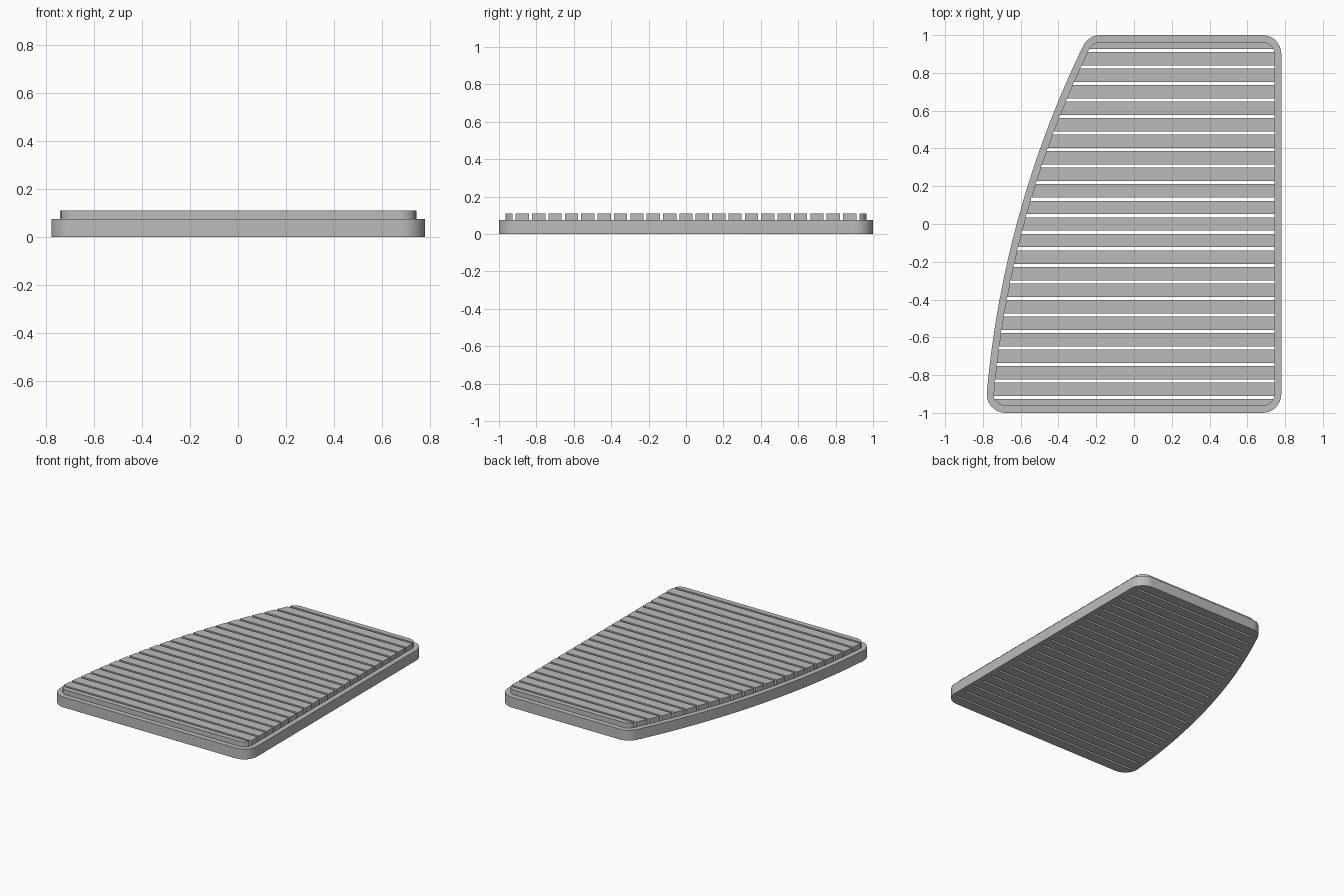
import bpy, bmesh
from math import sin, cos, pi, sqrt, atan2

if "Cube" in bpy.data.objects:
    bpy.data.objects.remove(bpy.data.objects["Cube"])

FRAME_TOP, SLAT_TOP = 0.074, 0.109
CORNER, RIM = 0.1, 0.036
PITCH, SLAT_WIDTH = 0.0875, 0.071
HALF_X, HALF_Y = 0.78, 1.0
SWEEP, SWEEP_X, SWEEP_Y = 5.26, 4.46, -1.36   # radius and centre of the curved side

grey = bpy.data.materials.new("plain grey")
grey.use_nodes = True
colour = (0.5, 0.5, 0.5, 1)
grey.diffuse_color = colour
grey.node_tree.nodes["Principled BSDF"].inputs["Base Color"].default_value = colour


def arc(cx, cy, r, a0, a1, n):
    return [(cx + r * cos(a0 + (a1 - a0) * i / n), cy + r * sin(a0 + (a1 - a0) * i / n))
            for i in range(n + 1)]


def outline(inset):
    """Rounded plan shape with one curved side, drawn counter-clockwise."""
    r = CORNER - inset
    cx, cy = HALF_X - CORNER, HALF_Y - CORNER
    left_x = lambda y: SWEEP_X - sqrt((SWEEP - CORNER) ** 2 - (y - SWEEP_Y) ** 2)
    top_x, low_x = left_x(cy), left_x(-cy)
    top_a = atan2(cy - SWEEP_Y, top_x - SWEEP_X)
    low_a = atan2(-cy - SWEEP_Y, low_x - SWEEP_X)
    return (arc(cx, -cy, r, -pi / 2, 0, 10)
            + arc(cx, cy, r, 0, pi / 2, 10)
            + arc(top_x, cy, r, pi / 2, top_a, 8)
            + arc(SWEEP_X, SWEEP_Y, SWEEP - inset, top_a, low_a, 32)[1:-1]
            + arc(low_x, -cy, r, low_a, 3 * pi / 2, 10))


def finish(bm, name, height):
    """Extrude the flat faces upward and make the object."""
    new = bmesh.ops.extrude_face_region(bm, geom=bm.faces[:])["geom"]
    bmesh.ops.translate(bm, vec=(0, 0, height),
                        verts=[v for v in new if isinstance(v, bmesh.types.BMVert)])
    bmesh.ops.recalc_face_normals(bm, faces=bm.faces[:])
    mesh = bpy.data.meshes.new(name)
    bm.to_mesh(mesh)
    bm.free()
    mesh.materials.append(grey)
    obj = bpy.data.objects.new(name, mesh)
    bpy.context.collection.objects.link(obj)
    bpy.ops.object.select_all(action="DESELECT")
    obj.select_set(True)
    bpy.context.view_layer.objects.active = obj
    bpy.ops.object.shade_smooth_by_angle()


# Frame: a flat ring around the edge
bm = bmesh.new()
outer, inner = [[bm.verts.new((x, y, 0)) for x, y in outline(d)] for d in (0, RIM)]
for i in range(len(outer)):
    bm.faces.new((outer[i - 1], outer[i], inner[i], inner[i - 1]))
finish(bm, "frame", FRAME_TOP)

# Slats: strips of the inner outline, standing proud of the frame with open gaps
for i in range(-11, 12):
    bm = bmesh.new()
    bm.faces.new([bm.verts.new((x, y, 0)) for x, y in outline(RIM)])
    for side in (-1, 1):
        bmesh.ops.bisect_plane(bm, geom=bm.verts[:] + bm.edges[:] + bm.faces[:],
                               plane_co=(0, i * PITCH + side * SLAT_WIDTH / 2, 0),
                               plane_no=(0, side, 0), clear_outer=True)
    finish(bm, f"slat_{i + 12}", SLAT_TOP)
